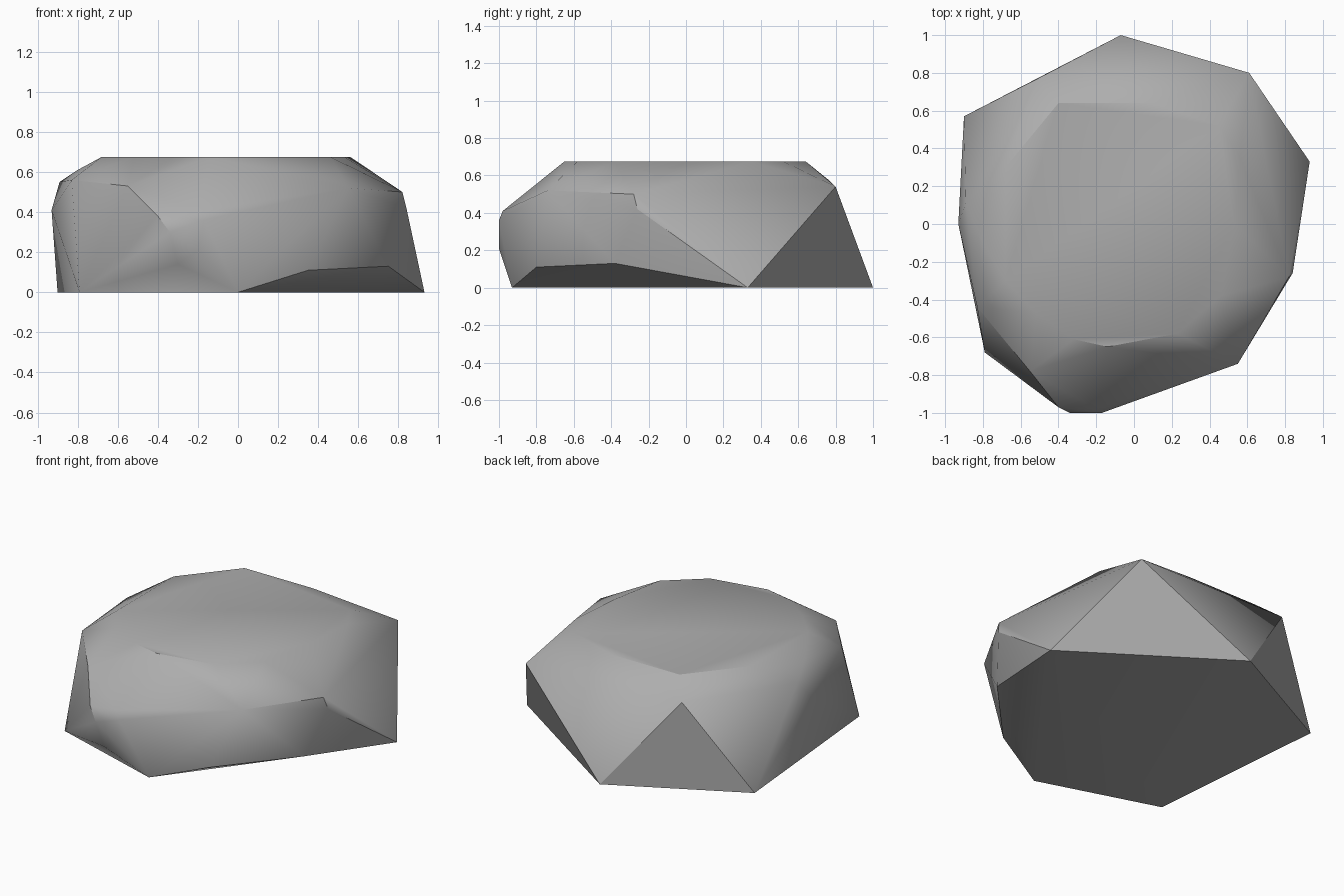
import bpy
import bmesh
import math

# Remove the default cube
default_cube = bpy.data.objects.get("Cube")
if default_cube:
    bpy.data.objects.remove(default_cube, do_unlink=True)


def flat_material(name, colour):
    """Create a plain matte material of one colour."""
    material = bpy.data.materials.new(name)
    material.use_nodes = True
    material.diffuse_color = colour
    shader = material.node_tree.nodes["Principled BSDF"]
    shader.inputs["Base Color"].default_value = colour
    shader.inputs["Roughness"].default_value = 0.9
    return material


def at_height(outline, height):
    """Lift a flat outline to a given height."""
    return [(x, y, height) for x, y in outline]


def build_hull(name, points, material):
    """Wrap a set of corner points in a chiselled convex skin."""
    bm = bmesh.new()
    for point in points:
        bm.verts.new(point)
    result = bmesh.ops.convex_hull(bm, input=list(bm.verts))
    unused = {item for key in ("geom_interior", "geom_unused")
              for item in result[key] if isinstance(item, bmesh.types.BMVert)}
    bmesh.ops.delete(bm, geom=list(unused), context="VERTS")
    bmesh.ops.dissolve_limit(bm, angle_limit=math.radians(1),
                             verts=list(bm.verts), edges=list(bm.edges))
    bmesh.ops.recalc_face_normals(bm, faces=list(bm.faces))
    mesh = bpy.data.meshes.new(name)
    bm.to_mesh(mesh)
    bm.free()
    mesh.materials.append(material)
    rock = bpy.data.objects.new(name, mesh)
    bpy.context.collection.objects.link(rock)
    return rock


# Flat underside, five corners
base = at_height([(-.07, 1), (-.9, .57), (-.79, -.68), (0, -.93), (.93, .33)], 0)

# Undercut along the front left
undercut = [(.35, -.8, .11), (.75, -.38, .13)]

# Worn, flat top
crown = at_height([(-.68, .3), (-.4, .64), (.1, .64), (.45, .52), (.56, .35),
                   (.53, 0), (.46, -.38), (.23, -.58), (-.14, -.65),
                   (-.32, -.61), (-.52, -.47), (-.68, -.3)], .675)

# Strong corners around the shoulder
shoulder = [(.61, .8, .54), (-.51, .77, .57), (-.89, .11, .55), (-.93, 0, .41),
            (-.83, -.44, .56), (-.55, -.78, .53), (.55, -.74, .52),
            (.82, -.28, .5), (.84, -.26, .42), (-.8, -.1, .61)]

# Blunt nose bulging at the front
nose = [(-.4, -.97, .38), (-.34, -1, .3), (-.17, -1, .36), (-.2, -1, .21),
        (-.3, -.97, .14), (-.2, -.98, .41)]

stone_grey = flat_material("stone grey", (.42, .42, .42, 1))
boulder = build_hull("boulder", base + undercut + crown + shoulder + nose, stone_grey)

# Smooth the worn areas, keep the chiselled edges sharp
bpy.context.view_layer.objects.active = boulder
boulder.select_set(True)
bpy.ops.object.shade_smooth_by_angle(angle=math.radians(30))
